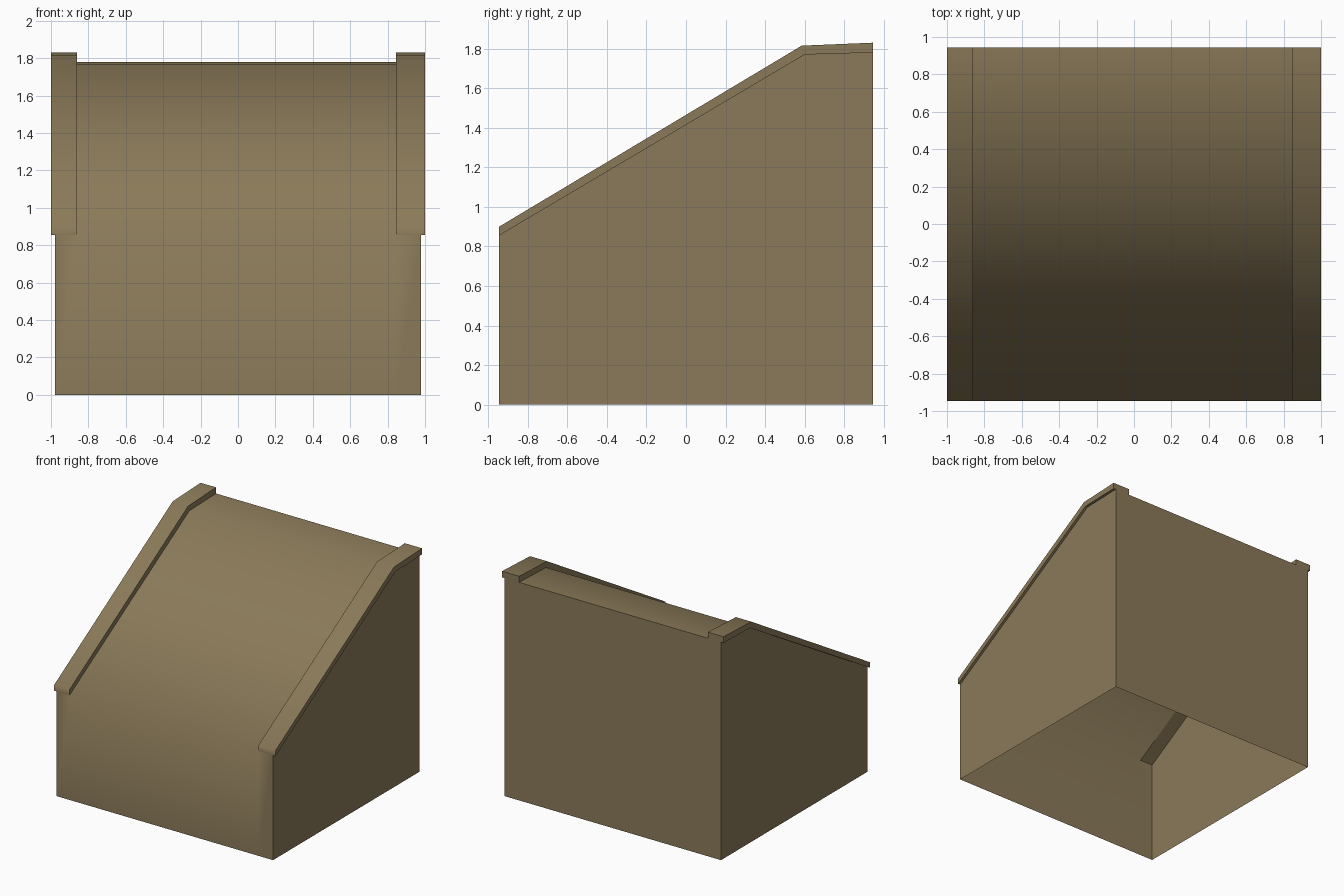
import bpy
import bmesh

cube = bpy.data.objects.get("Cube")
if cube:
    bpy.data.objects.remove(cube)

tan = bpy.data.materials.new("tan_brown")
tan.use_nodes = True
colour = (0.258, 0.195, 0.100, 1)
tan.diffuse_color = colour
tan.node_tree.nodes["Principled BSDF"].inputs["Base Color"].default_value = colour

D = 0.945                      # half depth
W = 0.978                      # half width of the walls
LEFT, RIGHT = 0.845, -0.86     # inner faces of the rails
SLOPE = [(-D, 0.855), (0.60, 1.77), (D, 1.78)]
CAP = [(-D, 0.90), (0.585, 1.815), (D, 1.83)]


def finish(name, bm):
    mesh = bpy.data.meshes.new(name)
    bm.to_mesh(mesh)
    bm.free()
    mesh.materials.append(tan)
    obj = bpy.data.objects.new(name, mesh)
    bpy.context.collection.objects.link(obj)
    return obj


def panel(name, points):
    bm = bmesh.new()
    bm.faces.new([bm.verts.new(p) for p in points])
    return finish(name, bm)


# Front wall flowing smoothly into the sloped surface
bm = bmesh.new()
columns = [-W, RIGHT, LEFT, W]
bottom = [bm.verts.new((x, -D, 0)) for x in columns]
ledge = [bm.verts.new((x, -D, SLOPE[0][1])) for x in columns]
for i in range(3):
    bm.faces.new((bottom[i], bottom[i + 1], ledge[i + 1], ledge[i]))
previous = ledge[1:3]
for y, z in SLOPE[1:]:
    row = [bm.verts.new((x, y, z)) for x in (RIGHT, LEFT)]
    bm.faces.new((previous[0], previous[1], row[1], row[0]))
    previous = row
for face in bm.faces:
    face.smooth = True
finish("front_and_slope", bm)

# Flat side walls and back wall, open underneath
profile = [(-D, 0), (D, 0)] + SLOPE[::-1]
panel("left_wall", [(W, y, z) for y, z in profile])
panel("right_wall", [(-W, y, z) for y, z in reversed(profile)])
panel("back_wall", [(W, D, 0), (-W, D, 0), (-W, D, SLOPE[-1][1]), (W, D, SLOPE[-1][1])])


# Raised rails along both sides, rounded in shading only along the top path
def rail(name, x0, x1):
    bm = bmesh.new()
    outline = SLOPE + CAP[::-1]
    a = [bm.verts.new((x0, y, z)) for y, z in outline]
    b = [bm.verts.new((x1, y, z)) for y, z in outline]
    bm.faces.new(a)
    bm.faces.new(b[::-1])
    n = len(outline)
    for i in range(n):
        j = (i + 1) % n
        bm.faces.new((a[i], b[i], b[j], a[j]))
    bmesh.ops.recalc_face_normals(bm, faces=bm.faces[:])
    for face in bm.faces:
        face.smooth = True
    soft = {4, 5}              # kink and front end of the cap
    for edge in bm.edges:
        edge.smooth = any(set(edge.verts) == {a[i], b[i]} for i in soft)
    finish(name, bm)


rail("left_rail", LEFT, 1.0)
rail("right_rail", -1.0, RIGHT)
